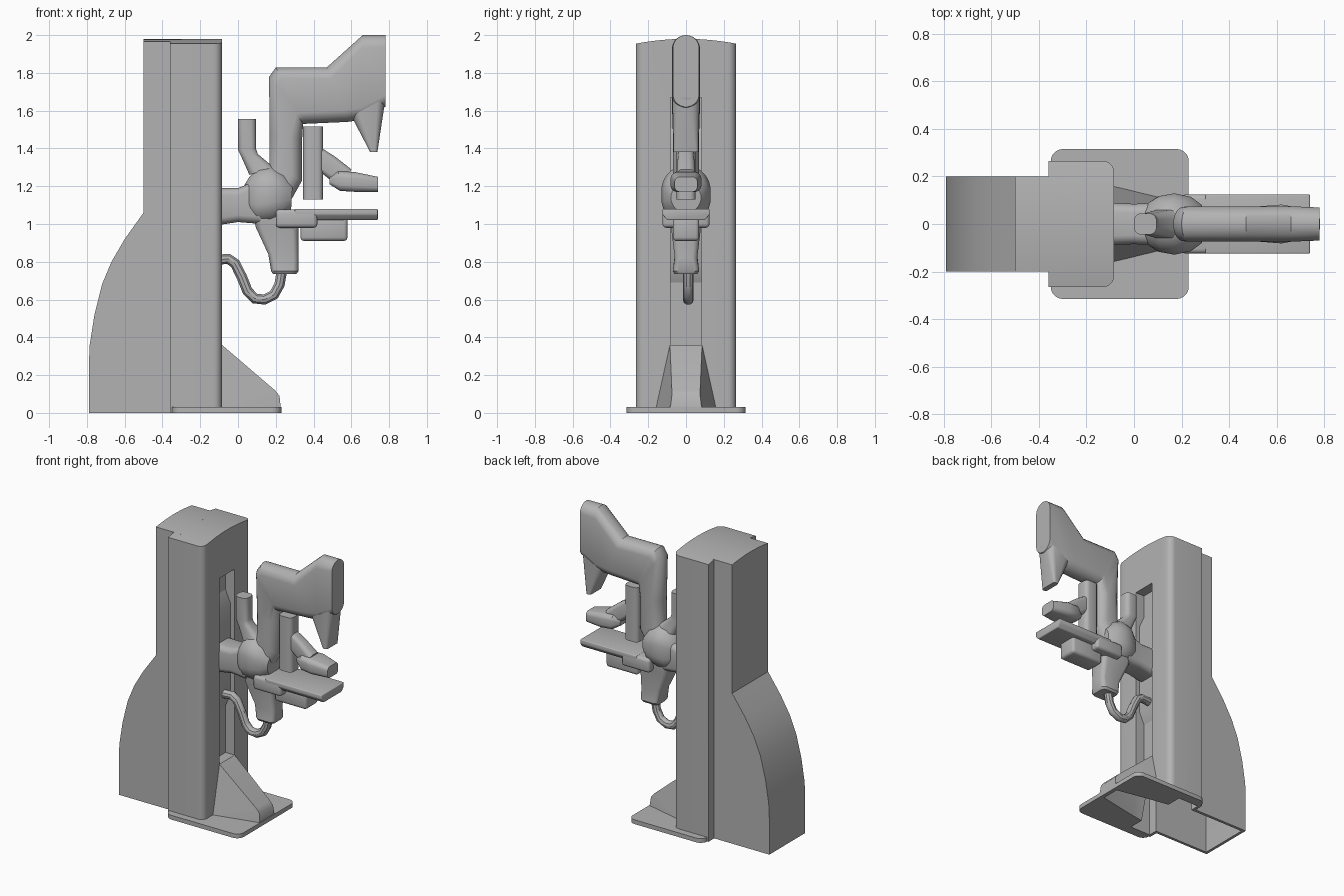
import bpy, bmesh, math
from mathutils import Vector

old = bpy.data.objects.get("Cube")
if old:
    bpy.data.objects.remove(old, do_unlink=True)

grey = bpy.data.materials.new("plain grey")
grey.use_nodes = True
grey.diffuse_color = (0.45, 0.45, 0.45, 1)
grey.node_tree.nodes["Principled BSDF"].inputs["Base Color"].default_value = grey.diffuse_color


def finish(name, bm):
    bmesh.ops.recalc_face_normals(bm, faces=bm.faces[:])
    mesh = bpy.data.meshes.new(name)
    bm.to_mesh(mesh)
    bm.free()
    mesh.materials.append(grey)
    obj = bpy.data.objects.new(name, mesh)
    bpy.context.collection.objects.link(obj)
    return obj


def prism(name, pts, axis, lo, hi, bevel=0, pick=None):
    """Extrude a profile along x (y,z points), y (x,z points) or z (x,y points)."""
    place = {"x": lambda p, d: (d, p[0], p[1]),
             "y": lambda p, d: (p[0], d, p[1]),
             "z": lambda p, d: (p[0], p[1], d)}[axis]
    bm = bmesh.new()
    a = [bm.verts.new(place(p, lo)) for p in pts]
    b = [bm.verts.new(place(p, hi)) for p in pts]
    bm.faces.new(a)
    bm.faces.new(b[::-1])
    for i in range(len(pts)):
        j = (i + 1) % len(pts)
        bm.faces.new((a[i], a[j], b[j], b[i]))
    if bevel:
        edges = [e for e in bm.edges if pick is None or pick(*[v.co for v in e.verts])]
        bmesh.ops.bevel(bm, geom=edges, offset=bevel, segments=5 if pick else 3,
                        affect="EDGES", profile=0.5, clamp_overlap=True)
    return finish(name, bm)


def loft(name, rings, roundness=1.0, n=24):
    """Rounded sections, each from (x,z) to (x,z) with a half width in y."""
    bm = bmesh.new()
    loops = []
    for x1, z1, x2, z2, w in rings:
        p, q = Vector((x1, 0, z1)), Vector((x2, 0, z2))
        mid, half = (p + q) / 2, (p - q) / 2
        d = half.length
        r = min(w, d) * roundness
        loop = []
        for k in range(n):
            t = 2 * math.pi * (k + 0.5) / n
            c, s = math.cos(t), math.sin(t)
            u = s * r + math.copysign(d - r, s)
            v = c * r + math.copysign(w - r, c)
            loop.append(bm.verts.new(mid + half.normalized() * u + Vector((0, v, 0))))
        loops.append(loop)
    for a, b in zip(loops, loops[1:]):
        for i in range(n):
            j = (i + 1) % n
            bm.faces.new((a[i], a[j], b[j], b[i]))
    bm.faces.new(loops[0])
    bm.faces.new(loops[-1])
    return finish(name, bm)


def hull(name, pts):
    bm = bmesh.new()
    for x, y, z in pts:
        for s in (-1, 1):
            bm.verts.new((x, s * y, z))
    bmesh.ops.convex_hull(bm, input=bm.verts[:])
    return finish(name, bm)


def combine(target, other, operation):
    mod = target.modifiers.new("cut", "BOOLEAN")
    mod.operation, mod.object, mod.solver = operation, other, "EXACT"
    bpy.context.view_layer.objects.active = target
    bpy.ops.object.modifier_apply(modifier=mod.name)
    bpy.data.objects.remove(other, do_unlink=True)


def box(w, lo, hi):
    return [(-w, lo), (w, lo), (w, hi), (-w, hi)]


def domed(w):
    top = [(y, 1.98 - 0.36 * y * y) for y in [w - w * k / 6 for k in range(13)]]
    return [(-w, 0), (w, 0)] + top


# Stand: column, rear housing, flared back, foot and base plate
stand = prism("stand", domed(0.265), "x", -0.36, -0.085, 0.065,
              lambda a, b: min(a.x, b.x) > -0.1 and abs(a.z - b.z) > 1)
rear = prism("rear_housing", domed(0.2), "x", -0.5, -0.3)
flare = prism("rear_flare", [(-0.3, 0), (-0.3, 1.06), (-0.5, 1.06), (-0.6, 0.92), (-0.67, 0.8),
                             (-0.72, 0.68), (-0.76, 0.52), (-0.785, 0.36), (-0.79, 0.25),
                             (-0.79, 0)], "y", -0.2, 0.2)
foot = hull("foot", [(-0.12, 0.085, 0.36), (-0.085, 0.085, 0.36), (0.195, 0.075, 0.12),
                     (0.22, 0.075, 0.09), (0.228, 0.085, 0.01), (-0.12, 0.17, 0.01)])
plate = prism("base_plate", [(-0.35, -0.315), (0.23, -0.315), (0.23, 0.315), (-0.35, 0.315)],
              "z", 0, 0.03, 0.05, lambda a, b: abs(a.z - b.z) > 0.01)
for part in (rear, flare, foot, plate):
    combine(stand, part, "UNION")

# Front slot and the open underside
cutters = [
    prism("slot_cutter", box(0.083, 0.3, 1.67), "x", -0.155, 0),
    prism("rear_cutter", [(-0.2, -0.1), (-0.2, 1.9), (-0.48, 1.9), (-0.48, 1.03), (-0.64, 0.8),
                          (-0.74, 0.5), (-0.77, 0.3), (-0.77, -0.1)], "y", -0.18, 0.18),
    prism("column_cutter", box(0.245, -0.1, 1.9), "x", -0.34, -0.18),
    hull("foot_cutter", [(-0.19, 0.06, 0.29), (-0.1, 0.06, 0.29), (0.19, 0.055, 0.08),
                         (0.21, 0.07, -0.05), (-0.19, 0.15, -0.05)]),
]
# keep the foot solid around the bottom end of the slot
for cutter in cutters[:1]:
    for v in cutter.data.vertices:
        v.co.z = max(v.co.z, 0.36)
for cutter in cutters:
    combine(stand, cutter, "DIFFERENCE")

# Sliding carriage in the slot
prism("carriage", [(-0.16, 1.52), (-0.115, 1.42), (-0.115, 0.78), (-0.16, 0.68)], "y", -0.082, 0.082)

# Mount and central hub
loft("mount", [(-0.13, 1.19, -0.13, 0.99, 0.09), (0, 1.19, 0, 1.01, 0.085),
               (0.12, 1.24, 0.12, 1.0, 0.09)], 0.5)
loft("hub", [(0.03, 1.2, 0.03, 1.06, 0.05), (0.06, 1.25, 0.06, 1.03, 0.09),
             (0.11, 1.3, 0.1, 1.0, 0.118), (0.17, 1.31, 0.17, 1.0, 0.13),
             (0.24, 1.28, 0.24, 1.02, 0.115), (0.29, 1.22, 0.28, 1.06, 0.08)])

# Upper arm: post, elbow and head
loft("upper_arm", [(0.12, 1.14, 0.25, 1.07, 0.07), (0.165, 1.32, 0.34, 1.23, 0.07),
                   (0.165, 1.47, 0.34, 1.45, 0.07), (0.165, 1.78, 0.345, 1.53, 0.072),
                   (0.2, 1.83, 0.36, 1.53, 0.075), (0.47, 1.83, 0.58, 1.54, 0.075),
                   (0.66, 2.0, 0.65, 1.55, 0.075), (0.78, 2.0, 0.78, 1.62, 0.07)])
loft("head_chin", [(0.6, 1.57, 0.782, 1.67, 0.072), (0.7, 1.38, 0.738, 1.38, 0.065)], 0.8)

# Short handle beside the hub
loft("side_handle", [(0.0, 1.555, 0.095, 1.555, 0.045), (0.0, 1.39, 0.095, 1.4, 0.045),
                     (0.02, 1.35, 0.105, 1.37, 0.045), (0.06, 1.26, 0.19, 1.3, 0.06)], 0.7)

# Upright block and rest pad
loft("upright_block", [(0.345, 1.515, 0.45, 1.515, 0.05), (0.345, 1.13, 0.45, 1.13, 0.05)], 0.6)
loft("pad_bracket", [(0.43, 1.41, 0.43, 1.28, 0.04), (0.51, 1.36, 0.48, 1.24, 0.045),
                     (0.6, 1.29, 0.56, 1.19, 0.05)], 0.7)
loft("rest_pad", [(0.485, 1.25, 0.485, 1.21, 0.04), (0.53, 1.28, 0.54, 1.175, 0.075),
                  (0.62, 1.275, 0.62, 1.17, 0.082), (0.74, 1.25, 0.74, 1.17, 0.06)], 0.7)

# Tray with its bracket and the box below
tray = [(-0.1, 1.02), (0.1, 1.02), (0.125, 1.05), (0.125, 1.08), (-0.125, 1.08), (-0.125, 1.05)]
prism("tray", tray, "x", 0.3, 0.74, 0.006)
prism("tray_bracket", box(0.125, 0.98, 1.078), "x", 0.2, 0.42, 0.02)
prism("under_tray_box", box(0.07, 0.91, 1.04), "x", 0.33, 0.58, 0.02)

# Tapered lower grip
loft("lower_grip", [(0.08, 1.04, 0.33, 1.04, 0.08), (0.095, 0.98, 0.32, 0.97, 0.078),
                    (0.16, 0.84, 0.32, 0.82, 0.06), (0.175, 0.75, 0.32, 0.75, 0.07),
                    (0.185, 0.735, 0.31, 0.735, 0.06)], 0.5)

# Hanging cable
curve = bpy.data.curves.new("cable_path", "CURVE")
curve.dimensions = "3D"
curve.bevel_depth, curve.bevel_resolution, curve.use_fill_caps = 0.029, 3, True
spline = curve.splines.new("POLY")
path = [(-0.13, 0.81), (-0.05, 0.815), (-0.015, 0.79), (0.02, 0.72), (0.05, 0.645), (0.09, 0.605),
        (0.14, 0.6), (0.19, 0.625), (0.22, 0.68), (0.235, 0.77)]
spline.points.add(len(path) - 1)
for point, (x, z) in zip(spline.points, path):
    point.co = (x, 0.012, z, 1)
cable = bpy.data.objects.new("cable", curve)
bpy.context.collection.objects.link(cable)
bpy.ops.object.select_all(action="DESELECT")
cable.select_set(True)
bpy.context.view_layer.objects.active = cable
bpy.ops.object.convert(target="MESH")
cable.data.materials.append(grey)

# Smooth shading with sharp edges kept
for obj in bpy.context.collection.objects:
    obj.select_set(obj.type == "MESH")
bpy.ops.object.shade_smooth_by_angle(angle=math.radians(35))
